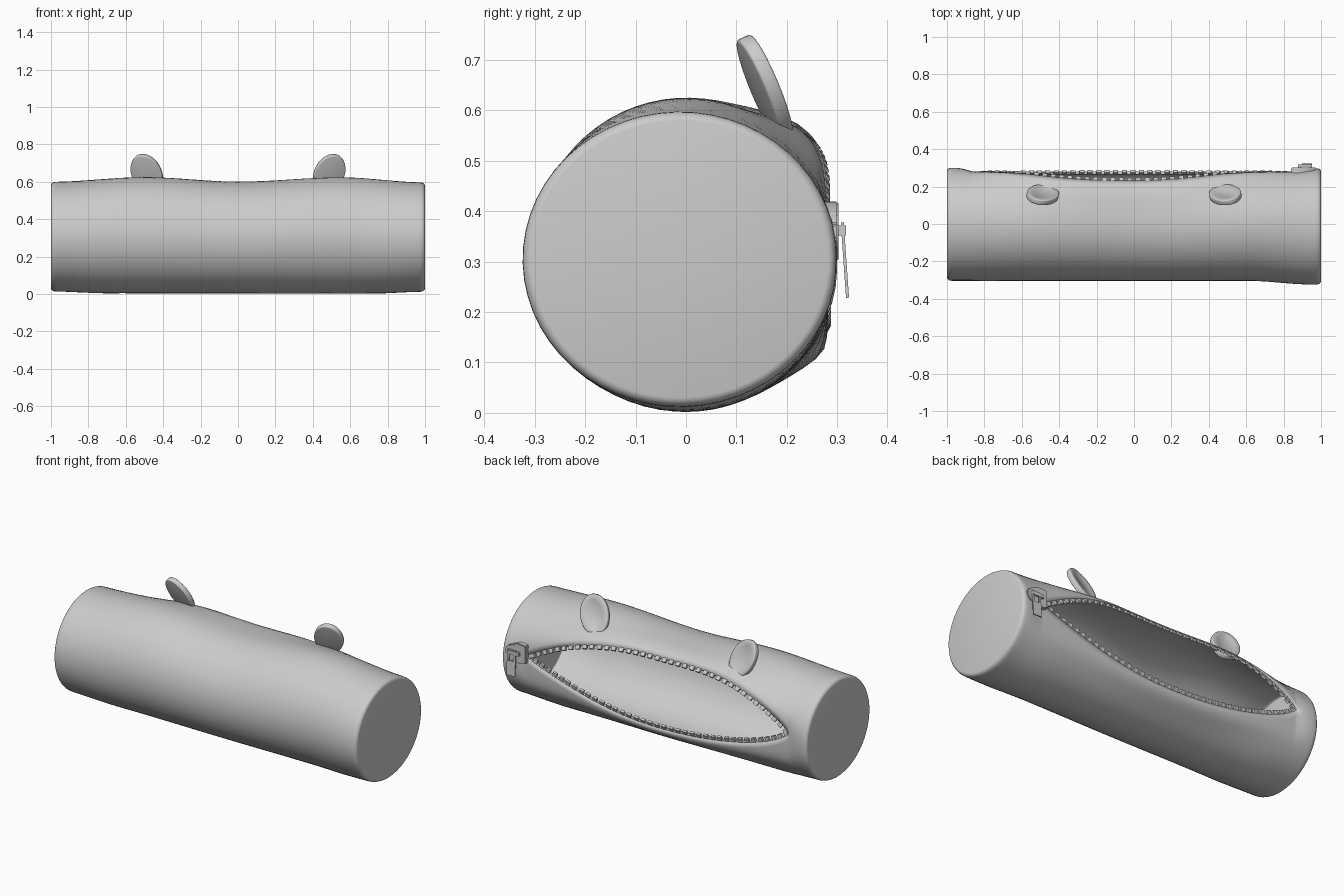
import bpy, bmesh
from math import sin, cos, pi, exp, radians
from mathutils import Vector, Matrix

if "Cube" in bpy.data.objects:
    bpy.data.objects.remove(bpy.data.objects["Cube"])

ZIP_L, ZIP_R = -0.87, 0.86
MID = radians(8)


def lerp(x, pts):
    for (a, b), (c, d) in zip(pts, pts[1:]):
        if x <= c:
            t = min(max((x - a) / (c - a), 0), 1)
            t = t * t * (3 - 2 * t)
            return b + (d - b) * t
    return pts[-1][1]


def gape(x):
    # opening width factor, blunt on the left and pointed at the slider
    if x <= ZIP_L + 1e-6 or x >= ZIP_R - 1e-6:
        return 0.0
    if x < 0:
        return (1 - (x / ZIP_L) ** 2.4) ** 0.75
    return (1 - (x / ZIP_R) ** 2) ** 0.95


def lips(x):
    w = gape(x)
    return MID + radians(40) * w, MID - radians(35.5) * w


def skin(x, a, grow=0.0):
    # point of the fabric surface at station x and angle a
    w = gape(x)
    up, lo = lips(x)
    top = lerp(x, [(-1, .6), (-.5, .625), (0, .6), (.55, .624), (1, .597)])
    bot = lerp(x, [(-1, .014), (-.7, .004), (.7, .002), (1, .012)])
    ry = lerp(x, [(-1, .304), (.6, .304), (.96, .312), (1, .312)])
    yc = lerp(x, [(-1, 0), (.6, 0), (.96, -.012), (1, -.012)])
    d = max(abs(x) - .975, 0) / .025
    edge = 0.018 * (1 - (1 - min(d, 1) ** 2) ** .5)
    zc, rz = (top + bot) / 2, (top - bot) / 2
    bump = w * (.042 * exp(-((a - up) / .36) ** 2)
                + .028 * exp(-((a - lo - 2 * pi) / .32) ** 2)
                + .028 * exp(-((a - lo) / .32) ** 2) * (a <= lo + 1e-6))
    k = bump - edge + grow
    y = yc + (ry + k) * cos(a)
    # the back is pulled flat along the zip
    limit = lerp(x, [(-.94, .31), (-.86, .284), (.86, .284), (.96, .31)]) + grow
    if y > limit - .02:
        y = limit - .02 * exp(-(y - limit + .02) / .02)
    return Vector((x, y, zc + (rz + k) * sin(a)))


def finish(name, bm, angle=35):
    bmesh.ops.recalc_face_normals(bm, faces=bm.faces)
    me = bpy.data.meshes.new(name)
    bm.to_mesh(me)
    bm.free()
    ob = bpy.data.objects.new(name, me)
    bpy.context.collection.objects.link(ob)
    bpy.ops.object.select_all(action='DESELECT')
    ob.select_set(True)
    bpy.context.view_layer.objects.active = ob
    bpy.ops.object.shade_smooth_by_angle(angle=radians(angle))
    return ob


def box(bm, size, mat):
    bmesh.ops.create_cube(bm, size=1, matrix=mat @ Matrix.Diagonal((*size, 1)))


# fabric tube with the open slit on the back
xs = [-1, -.998, -.992, -.983, -.97, -.94, -.9]
half = 44
xs += [(ZIP_L + ZIP_R) / 2 + (ZIP_R - ZIP_L) / 2 * sin(pi * (i / half - .5)) for i in range(half + 1)]
xs += [.9, .94, .97, .983, .992, .998, 1]
N = 56
bm = bmesh.new()
rows = []
for x in xs:
    up, lo = lips(x)
    rows.append([bm.verts.new(skin(x, up + (lo + 2 * pi - up) * j / N)) for j in range(N + 1)])
for r, s in zip(rows, rows[1:]):
    for j in range(N):
        bm.faces.new((r[j], r[j + 1], s[j + 1], s[j]))
for r in (rows[0], rows[-1]):
    bm.faces.new(r[:-1])
bmesh.ops.remove_doubles(bm, verts=bm.verts, dist=1e-5)
case = finish("case_body", bm, 50)
# make sure the skin faces outwards before thickening
low = min(case.data.polygons, key=lambda p: p.center.z)
if low.normal.z > 0:
    case.data.flip_normals()
sol = case.modifiers.new("thickness", 'SOLIDIFY')
sol.thickness = 0.012
sol.offset = -1


def lip_path(side, n=600):
    pts = []
    for i in range(n + 1):
        x = (ZIP_L + ZIP_R) / 2 + (ZIP_R - ZIP_L) / 2 * sin(pi * (i / n - .5))
        pts.append(skin(x, lips(x)[side], -.01))
    return pts


def resample(pts, step):
    out, acc = [], step / 2
    for p, q in zip(pts, pts[1:]):
        acc += (q - p).length
        if acc >= step:
            acc -= step
            out.append((q.copy(), (q - p).normalized()))
    return out


# zip cord and teeth along both lips
for side, label in ((0, "upper"), (1, "lower")):
    path = lip_path(side)
    cu = bpy.data.curves.new(label + "_zip_cord", 'CURVE')
    cu.dimensions = '3D'
    cu.bevel_depth = .006
    cu.bevel_resolution = 2
    sp = cu.splines.new('POLY')
    pts = path[::8]
    sp.points.add(len(pts) - 1)
    for p, v in zip(sp.points, pts):
        p.co = (*v, 1)
    bpy.context.collection.objects.link(bpy.data.objects.new(label + "_zip_cord", cu))
    bm = bmesh.new()
    for p, t in resample(path, .046):
        out = Vector((0, p.y, p.z - .305))
        out = (out - t * out.dot(t)).normalized()
        across = out.cross(t)
        if across.z * (1 if side else -1) < 0:
            across = -across
        m = Matrix((t, across, t.cross(across))).transposed().to_4x4()
        m.translation = p + across * .011
        box(bm, (.026, .026, .014), m)
    finish(label + "_zip_teeth", bm)

# zip slider: wedge body, bridge and hanging pull tab
bm = bmesh.new()
outline = [(.84, .31), (.84, .415), (.89, .42), (.955, .395), (.975, .375),
           (.975, .345), (.955, .32), (.89, .3)]
f = bm.faces.new([bm.verts.new((x, .268, z)) for x, z in outline])
ext = bmesh.ops.extrude_face_region(bm, geom=[f])
bmesh.ops.translate(bm, vec=(0, .034, 0), verts=[v for v in ext['geom'] if isinstance(v, bmesh.types.BMVert)])
bmesh.ops.bevel(bm, geom=bm.edges[:], offset=.004, segments=2, affect='EDGES')
finish("zip_slider", bm)

bm = bmesh.new()
box(bm, (.075, .01, .02), Matrix.Translation((.915, .312, .362)))
box(bm, (.016, .016, .02), Matrix.Translation((.885, .304, .362)))
box(bm, (.016, .016, .02), Matrix.Translation((.945, .304, .362)))
finish("slider_bridge", bm)

bm = bmesh.new()
tilt = Matrix.Translation((.925, .315, .303)) @ Matrix.Rotation(radians(4), 4, 'X')
for size, pos in (((.012, .006, .15), (-.022, 0, 0)), ((.012, .006, .15), (.022, 0, 0)),
                  ((.056, .006, .012), (0, 0, .069)), ((.056, .006, .085), (0, 0, -.0325))):
    box(bm, size, tilt @ Matrix.Translation(pos))
finish("zip_pull_tab", bm)

# two disc ears leaning forwards and outwards
for s, label in ((-1, "left"), (1, "right")):
    up = Vector((s * .085, -.075, .2)).normalized()
    n = Vector((-s * .2, .93, .37))
    n = (n - up * n.dot(up)).normalized()
    m = Matrix((up.cross(n), up, n)).transposed().to_4x4()
    m.translation = (s * .488, .156, .645)
    bm = bmesh.new()
    bmesh.ops.create_cone(bm, cap_ends=True, segments=40, radius1=1, radius2=1, depth=.03,
                          matrix=Matrix.Diagonal((.082, .112, 1, 1)))
    rim = [e for e in bm.edges if abs(e.verts[0].co.z - e.verts[1].co.z) < 1e-6]
    bmesh.ops.bevel(bm, geom=rim, offset=.006, segments=3, profile=.5, affect='EDGES')
    back = max(bm.faces, key=lambda f: f.calc_center_median().z)
    bmesh.ops.inset_region(bm, faces=[back], thickness=.024)
    bmesh.ops.inset_region(bm, faces=[back], thickness=.003, depth=-.002)
    bm.transform(m)
    finish(label + "_ear", bm)
